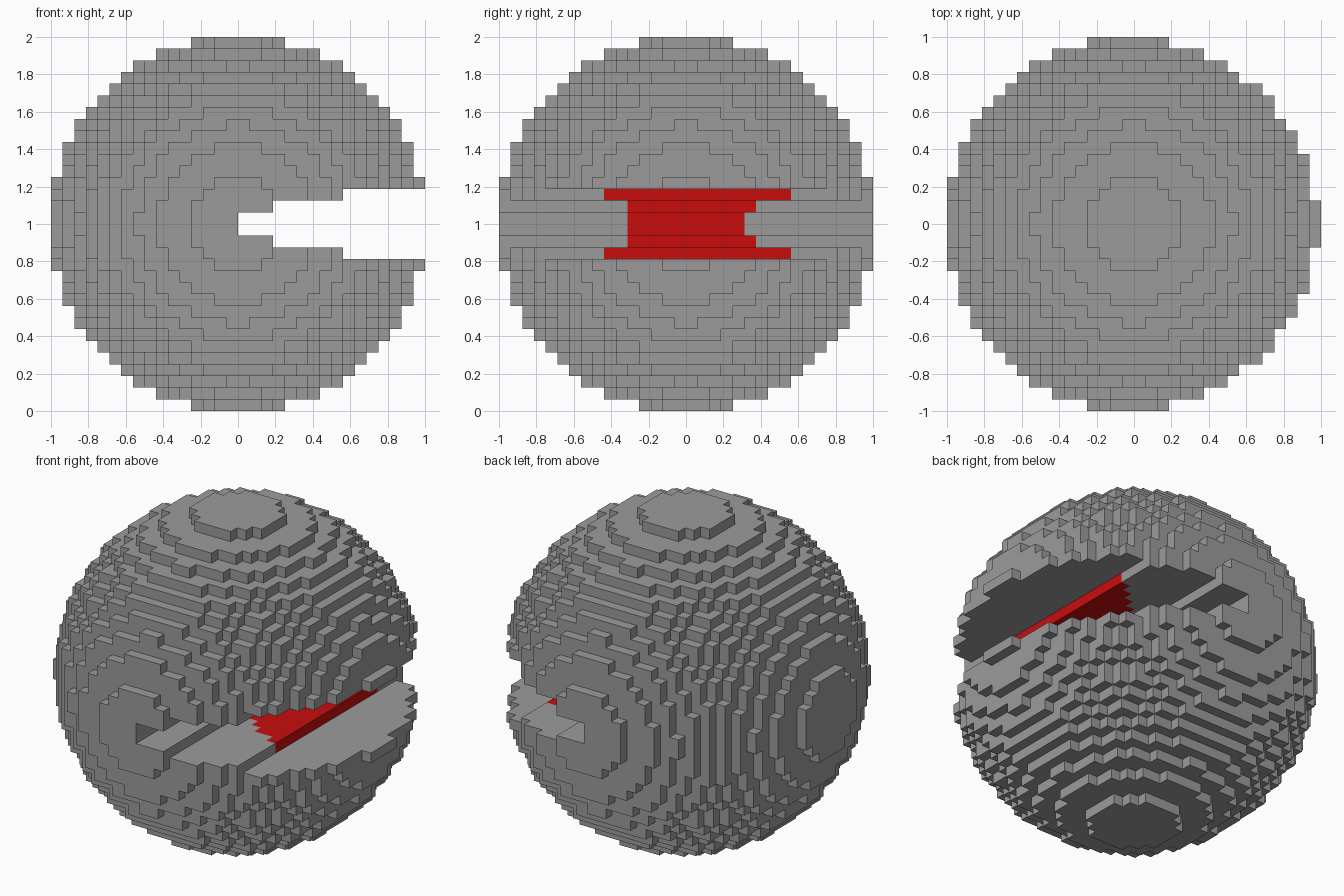
import bpy
import bmesh

default = bpy.data.objects.get("Cube")
if default:
    bpy.data.objects.remove(default, do_unlink=True)

N = 16                        # blocks per radius
SIZE = 1.0 / N                # block edge length
MOUTH_START = (0, 3, 9)       # first open column per layer away from mid-height


def make_material(name, rgb):
    mat = bpy.data.materials.new(name)
    mat.use_nodes = True
    mat.diffuse_color = (*rgb, 1)
    bsdf = next(n for n in mat.node_tree.nodes if n.type == 'BSDF_PRINCIPLED')
    bsdf.inputs["Base Color"].default_value = (*rgb, 1)
    bsdf.inputs["Roughness"].default_value = 0.9
    return mat


def layer(k):
    """Layer number counted up or down from mid-height."""
    return k if k >= 0 else -k - 1


def solid(i, j, k):
    """Block lies in the ball and outside the stepped mouth slot."""
    in_ball = (i + .5) ** 2 + (j + .5) ** 2 + (k + .5) ** 2 <= N * N
    m = layer(k)
    in_mouth = m < len(MOUTH_START) and i >= MOUTH_START[m]
    return in_ball and not in_mouth


def is_lining(i, j, k):
    """Red blocks: a wedge in the jaws, a straight band at the throat."""
    m = layer(k)
    if m == 2:
        return 3 <= i <= 8 and -round(1 + 0.68 * (i + 1)) <= j <= i
    if m == 1:
        return 0 <= i <= 2 and -5 <= j <= 5
    return m == 0 and i == -1 and -5 <= j <= 4


# Each exposed side: axis, direction
SIDES = [(axis, sign) for axis in range(3) for sign in (-1, 1)]
SQUARE = ((0, 0), (1, 0), (1, 1), (0, 1))

bm = bmesh.new()
corners = {}


def corner(p):
    if p not in corners:
        corners[p] = bm.verts.new((p[0] * SIZE, p[1] * SIZE, p[2] * SIZE + 1))
    return corners[p]


# Skin the blocks with faces wherever the neighbour is empty
span = range(-N, N)
for cell in ((i, j, k) for i in span for j in span for k in span):
    if not solid(*cell):
        continue
    for axis, sign in SIDES:
        neighbour = list(cell)
        neighbour[axis] += sign
        if solid(*neighbour):
            continue
        u, v = (axis + 1) % 3, (axis + 2) % 3
        ring = []
        for a, b in SQUARE[::sign]:
            p = list(cell)
            p[axis] += sign > 0
            p[u] += a
            p[v] += b
            ring.append(corner(tuple(p)))
        face = bm.faces.new(ring)
        face.material_index = int(is_lining(*cell))

mesh = bpy.data.meshes.new("block_ball")
bm.to_mesh(mesh)
bm.free()
mesh.materials.append(make_material("stone_grey", (0.33, 0.33, 0.33)))
mesh.materials.append(make_material("mouth_red", (0.58, 0.004, 0.004)))
ball = bpy.data.objects.new("block_ball", mesh)
bpy.context.collection.objects.link(ball)
